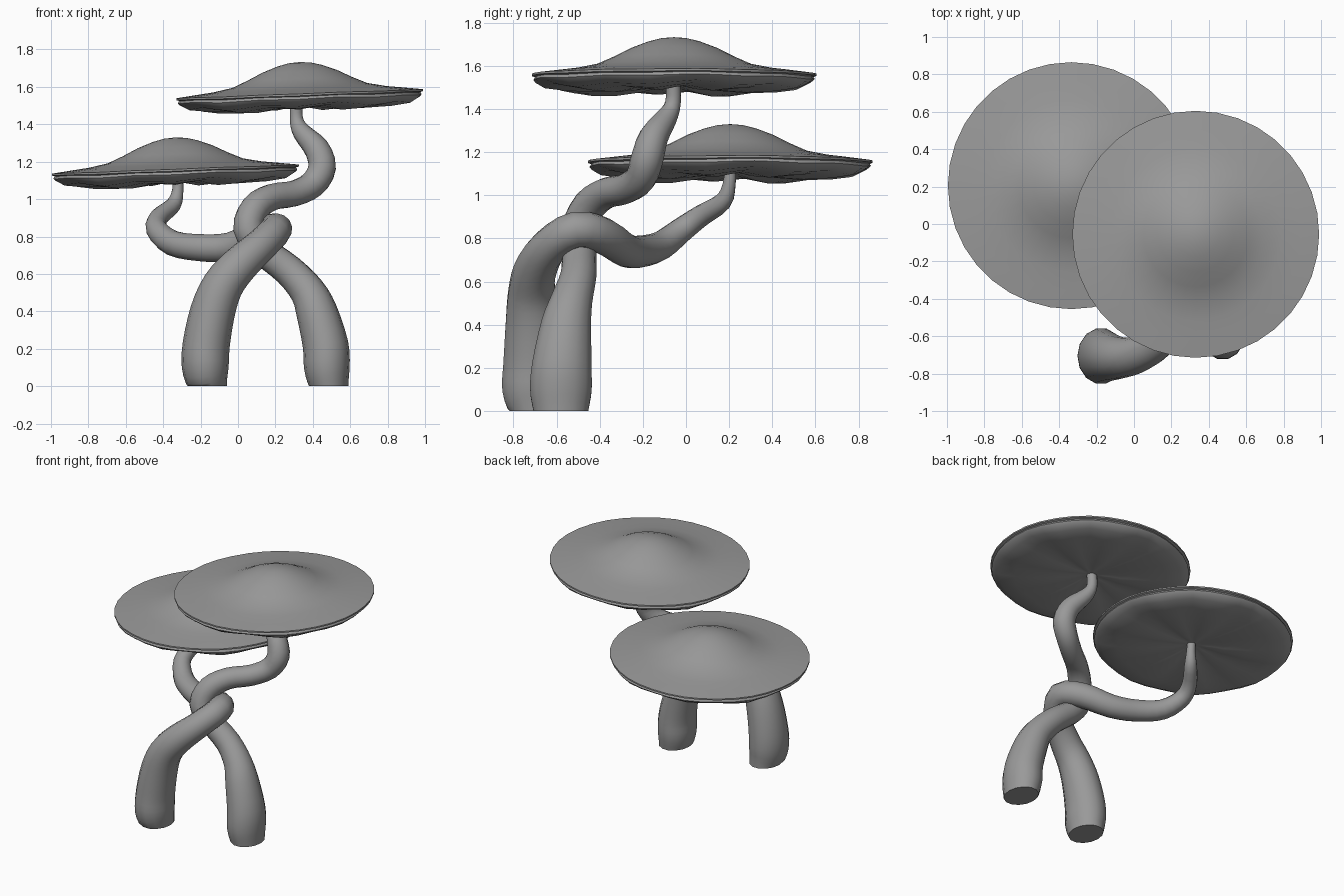
import bpy
import bmesh
from math import sin, cos, pi, radians
from mathutils import Vector

cube = bpy.data.objects.get("Cube")
if cube:
    bpy.data.objects.remove(cube, do_unlink=True)

grey = bpy.data.materials.new("mushroom grey")
grey.use_nodes = True
colour = (0.32, 0.32, 0.32, 1)
grey.diffuse_color = colour
grey.node_tree.nodes["Principled BSDF"].inputs["Base Color"].default_value = colour


def finish(bm, name, angle):
    bmesh.ops.recalc_face_normals(bm, faces=bm.faces)
    mesh = bpy.data.meshes.new(name)
    bm.to_mesh(mesh)
    bm.free()
    mesh.materials.append(grey)
    obj = bpy.data.objects.new(name, mesh)
    bpy.context.collection.objects.link(obj)
    bpy.ops.object.select_all(action='DESELECT')
    obj.select_set(True)
    bpy.context.view_layer.objects.active = obj
    bpy.ops.object.shade_smooth_by_angle(angle=radians(angle))
    return obj


def bridge(bm, rings):
    for low, high in zip(rings, rings[1:]):
        n = len(low)
        for i in range(n):
            j = (i + 1) % n
            bm.faces.new((low[i], low[j], high[j], high[i]))


def spline(points, steps=3):
    """Catmull-Rom through (x, y, z, radius) points."""
    pts = [Vector(p) for p in points]
    pts = [pts[0] * 2 - pts[1]] + pts + [pts[-1] * 2 - pts[-2]]
    out = []
    for a, b, c, d in zip(pts, pts[1:], pts[2:], pts[3:]):
        for k in range(steps):
            t = k / steps
            out.append((b * 2 + (c - a) * t + (a * 2 - b * 5 + c * 4 - d) * t ** 2
                        + (b * 3 - a - c * 3 + d) * t ** 3) / 2)
    return out + [pts[-2]]


def stem(name, points, sides=14):
    path = spline(points)
    centres = [p.to_3d() for p in path]
    bm = bmesh.new()
    rings = []
    side = Vector((1, 0, 0))
    for i, c in enumerate(centres):
        if i == 0:
            along = Vector((0, 0, 1))
        else:
            along = (centres[min(i + 1, len(centres) - 1)] - centres[i - 1]).normalized()
        side = (side - along * side.dot(along)).normalized()
        other = along.cross(side)
        # The foot is deeper than it is wide
        deep = 1 + 0.24 * max(0, 1 - c.z / 0.6)
        ring = []
        for k in range(sides):
            a = 2 * pi * k / sides
            off = (side * cos(a) + other * sin(a)) * path[i].w
            off.y *= deep
            ring.append(bm.verts.new(c + off))
        rings.append(ring)
    bridge(bm, rings)
    bm.faces.new(rings[0])
    bm.faces.new(rings[-1])
    return finish(bm, name, 50)


# Cap profile: radius, height, ripple strength
CAP_TOP = [(0.06, 0.225, 0), (0.12, 0.21, 0), (0.2, 0.18, 0), (0.28, 0.14, 0),
           (0.36, 0.105, 0), (0.46, 0.085, 0), (0.56, 0.073, 0), (0.66, 0.06, 0.1)]
CAP_RIM = [(0.66, 0.05, 0.1), (0.645, 0.045, 0.2), (0.652, 0.032, 0.3), (0.642, 0.02, 0.5)]
CAP_UNDER = [(0.6, -0.003, 0.9), (0.5, -0.015, 1), (0.36, -0.02, 1),
             (0.2, -0.012, 0.6), (0.08, 0.002, 0.2)]


def cap(name, centre, sides=36):
    bm = bmesh.new()
    rings = []
    for r, z, ripple in CAP_TOP + CAP_RIM + CAP_UNDER:
        ring = []
        for k in range(sides):
            a = 2 * pi * k / sides
            x, y = r * cos(a), r * sin(a)
            wave = ripple * (0.009 * sin(9 * a) + 0.006 * sin(4 * a + 1))
            ring.append(bm.verts.new((x, y, z + wave + 0.037 * x)))
        rings.append(ring)
    bridge(bm, rings)
    for ring, z in ((rings[0], 0.23), (rings[-1], 0.01)):
        tip = bm.verts.new((0, 0, z))
        for i in range(sides):
            bm.faces.new((ring[i], ring[(i + 1) % sides], tip))
    obj = finish(bm, name, 40)
    obj.location = centre
    return obj


# Tall mushroom
stem("tall_stem", [
    (0.485, -0.58, 0, 0.105), (0.475, -0.58, 0.1, 0.122), (0.468, -0.575, 0.22, 0.122),
    (0.42, -0.555, 0.4, 0.11), (0.37, -0.53, 0.51, 0.095), (0.27, -0.5, 0.62, 0.085),
    (0.13, -0.495, 0.73, 0.08), (0.055, -0.5, 0.84, 0.08), (0.09, -0.45, 0.95, 0.078),
    (0.18, -0.37, 1.01, 0.072), (0.3, -0.28, 1.03, 0.07), (0.4, -0.21, 1.08, 0.072),
    (0.45, -0.18, 1.17, 0.075), (0.42, -0.15, 1.27, 0.068), (0.34, -0.09, 1.36, 0.05),
    (0.312, -0.06, 1.43, 0.036), (0.315, -0.06, 1.54, 0.034)])
cap("tall_cap", (0.33, -0.055, 1.503))

# Short mushroom, its stem looped around the tall one
stem("short_stem", [
    (-0.165, -0.69, 0, 0.105), (-0.175, -0.705, 0.1, 0.125), (-0.17, -0.705, 0.22, 0.126),
    (-0.135, -0.71, 0.4, 0.12), (-0.08, -0.715, 0.54, 0.11), (0.01, -0.7, 0.65, 0.1),
    (0.13, -0.635, 0.76, 0.088), (0.205, -0.51, 0.84, 0.085), (0.12, -0.38, 0.81, 0.085),
    (-0.04, -0.28, 0.745, 0.078), (-0.2, -0.21, 0.74, 0.074), (-0.35, -0.12, 0.765, 0.068),
    (-0.435, -0.02, 0.84, 0.058), (-0.42, 0.07, 0.905, 0.05), (-0.345, 0.17, 0.97, 0.042),
    (-0.322, 0.2, 1.05, 0.03), (-0.325, 0.205, 1.14, 0.028)])
cap("short_cap", (-0.335, 0.205, 1.1))
